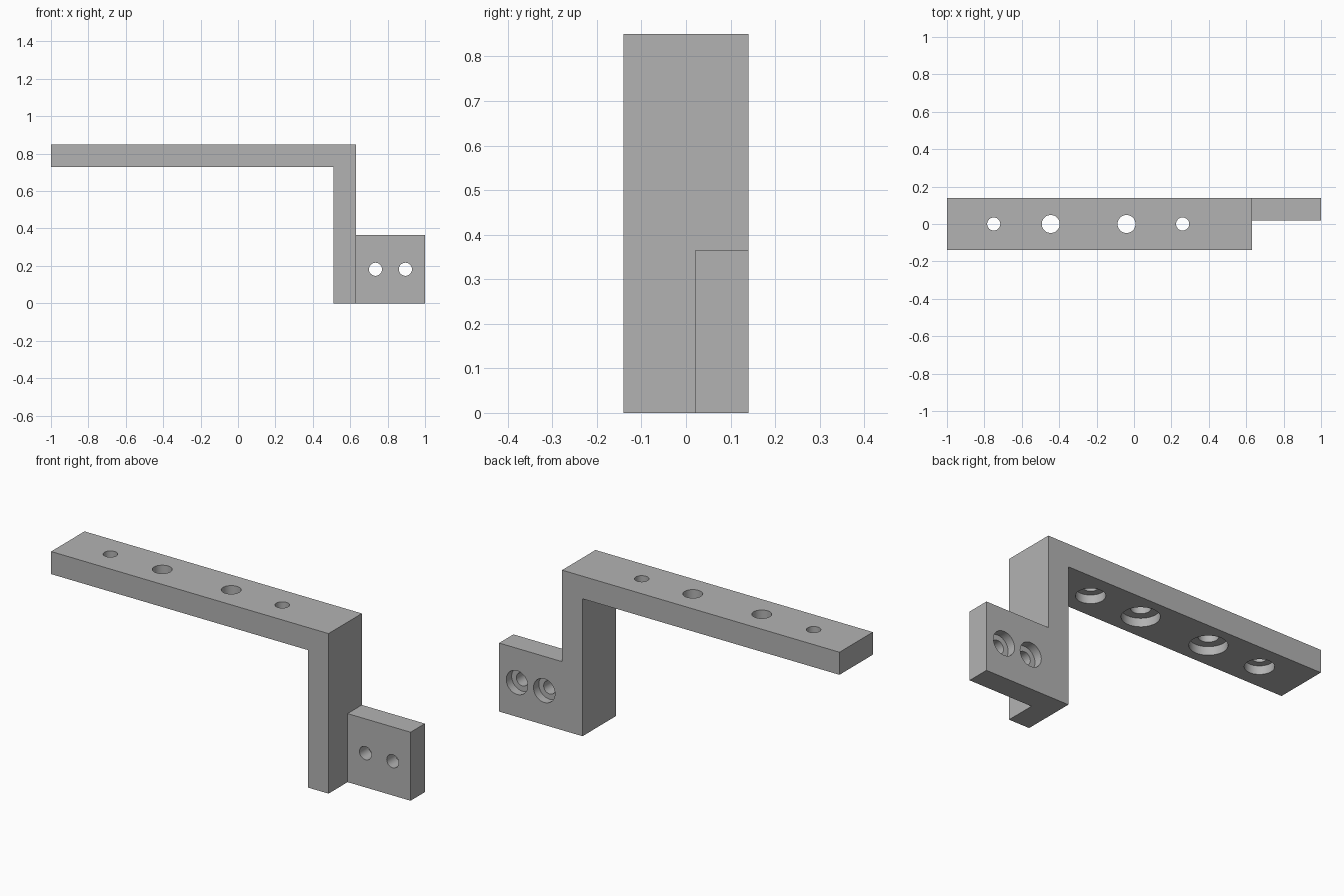
import bpy
import bmesh
import math
from mathutils import Matrix, Vector

cube = bpy.data.objects.get("Cube")
if cube:
    bpy.data.objects.remove(cube, do_unlink=True)

HALF = 0.14      # half of the bar width
THICK = 0.12     # plate thickness
TOP = 0.85
LEG_X = 0.63     # outer face of the leg
TAB_TOP = 0.364
BORE_DEPTH = 0.045

grey = bpy.data.materials.new("grey")
grey.use_nodes = True
colour = (0.45, 0.45, 0.45, 1)
grey.diffuse_color = colour
grey.node_tree.nodes["Principled BSDF"].inputs["Base Color"].default_value = colour


def make_object(name, bm):
    bmesh.ops.recalc_face_normals(bm, faces=bm.faces)
    mesh = bpy.data.meshes.new(name)
    bm.to_mesh(mesh)
    bm.free()
    mesh.materials.append(grey)
    obj = bpy.data.objects.new(name, mesh)
    bpy.context.collection.objects.link(obj)
    return obj


def plate(name, outline, y0, y1):
    """Extrude an x-z outline along y."""
    bm = bmesh.new()
    face = bm.faces.new([bm.verts.new((x, y0, z)) for x, z in outline])
    result = bmesh.ops.extrude_face_region(bm, geom=[face])
    verts = [v for v in result["geom"] if isinstance(v, bmesh.types.BMVert)]
    bmesh.ops.translate(bm, verts=verts, vec=(0, y1 - y0, 0))
    return make_object(name, bm)


def stepped_cutter(start, direction, hole, bore):
    """Lathe a counterbored hole that starts at a surface and runs inward."""
    bm = bmesh.new()
    profile = [(0, -0.05), (bore, -0.05), (bore, BORE_DEPTH),
               (hole, BORE_DEPTH), (hole, 0.2), (0, 0.2)]
    verts = [bm.verts.new((r, 0, d)) for r, d in profile]
    edges = [bm.edges.new(pair) for pair in zip(verts, verts[1:])]
    bmesh.ops.spin(bm, geom=verts + edges, axis=(0, 0, 1), cent=(0, 0, 0),
                   angle=math.tau, steps=48)
    bmesh.ops.remove_doubles(bm, verts=bm.verts, dist=0.0001)
    turn = Vector((0, 0, 1)).rotation_difference(Vector(direction)).to_matrix().to_4x4()
    bm.transform(Matrix.Translation(start) @ turn)
    cutter = make_object("hole_cutter", bm)
    cutter.hide_render = True
    return cutter


def combine(target, other, operation):
    bpy.context.view_layer.objects.active = target
    mod = target.modifiers.new("combine", "BOOLEAN")
    mod.operation = operation
    mod.solver = "EXACT"
    mod.object = other
    bpy.ops.object.modifier_apply(modifier=mod.name)
    bpy.data.objects.remove(other, do_unlink=True)


# Long arm with a leg turned down at its end
inner_x, under = LEG_X - THICK, TOP - THICK
bracket = plate("bracket", [(-1, under), (inner_x, under), (inner_x, 0),
                            (LEG_X, 0), (LEG_X, TOP), (-1, TOP)], -HALF, HALF)

# Mounting tab flush with the back of the leg
mid_x = LEG_X - THICK / 2
tab = plate("mounting_tab", [(mid_x, 0), (1, 0), (1, TAB_TOP), (mid_x, TAB_TOP)],
            HALF - THICK, HALF)
combine(bracket, tab, "UNION")

# Arm holes, counterbored from below
for x, hole, bore in [(-0.75, 0.035, 0.07), (-0.445, 0.048, 0.09),
                      (-0.04, 0.048, 0.09), (0.26, 0.035, 0.07)]:
    combine(bracket, stepped_cutter((x, 0, under), (0, 0, 1), hole, bore), "DIFFERENCE")

# Tab holes, counterbored from the back
for x in (0.735, 0.895):
    combine(bracket, stepped_cutter((x, HALF, TAB_TOP / 2), (0, -1, 0), 0.035, 0.063),
            "DIFFERENCE")

# Smooth bores with crisp edges
bpy.ops.object.select_all(action="DESELECT")
bracket.select_set(True)
bpy.context.view_layer.objects.active = bracket
bpy.ops.object.shade_smooth_by_angle(angle=math.radians(30))
